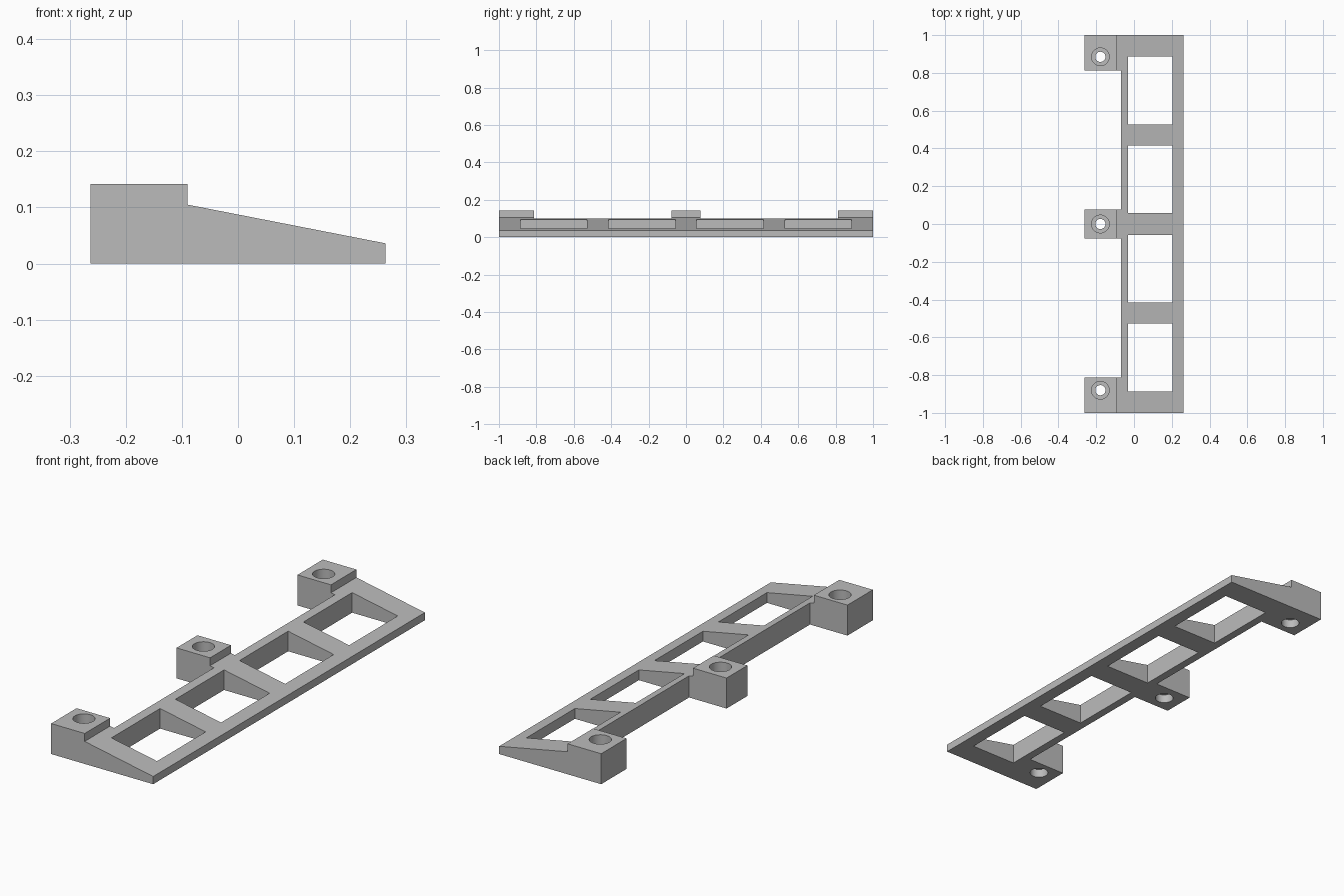
import bpy, bmesh, math

cube = bpy.data.objects.get("Cube")
if cube:
    bpy.data.objects.remove(cube, do_unlink=True)

grey = bpy.data.materials.new("plain grey")
grey.use_nodes = True
grey.diffuse_color = (0.5, 0.5, 0.5, 1)
grey.node_tree.nodes["Principled BSDF"].inputs["Base Color"].default_value = (0.5, 0.5, 0.5, 1)


def make_object(name, bm):
    bmesh.ops.recalc_face_normals(bm, faces=bm.faces)
    mesh = bpy.data.meshes.new(name)
    bm.to_mesh(mesh)
    bm.free()
    mesh.materials.append(grey)
    obj = bpy.data.objects.new(name, mesh)
    bpy.context.collection.objects.link(obj)
    return obj


def prism(name, profile, y0, y1):
    """Extrude an x-z outline along y."""
    bm = bmesh.new()
    face = bm.faces.new([bm.verts.new((x, y0, z)) for x, z in profile])
    ext = bmesh.ops.extrude_face_region(bm, geom=[face])
    verts = [v for v in ext["geom"] if isinstance(v, bmesh.types.BMVert)]
    bmesh.ops.translate(bm, verts=verts, vec=(0, y1 - y0, 0))
    return make_object(name, bm)


def box(name, x0, x1, y0, y1):
    return prism(name, [(x0, -0.1), (x1, -0.1), (x1, 0.3), (x0, 0.3)], y0, y1)


def lathe(name, profile, x, y, sides=48):
    """Stack rings of (radius, z) into a closed turned solid."""
    bm = bmesh.new()
    angles = [2 * math.pi * i / sides for i in range(sides)]
    rings = [[bm.verts.new((x + r * math.cos(a), y + r * math.sin(a), z)) for a in angles]
             for r, z in profile]
    for low, high in zip(rings, rings[1:]):
        for i in range(sides):
            j = (i + 1) % sides
            bm.faces.new((low[i], low[j], high[j], high[i]))
    bm.faces.new(rings[0])
    bm.faces.new(rings[-1])
    return make_object(name, bm)


# Wedge bar with the raised pad along its tall edge
bracket = prism("wedge_bracket", [(-0.263, 0), (0.263, 0), (0.263, 0.036), (-0.09, 0.105),
                                  (-0.09, 0.142), (-0.263, 0.142)], -1, 1)
cutters = []

# Gaps that leave three mounting tabs, and four windows
for side in (-1, 1):
    cutters.append(box("tab_gap", -0.4, -0.07, *sorted((side * 0.077, side * 0.813))))
    for near, far in ((0.057, 0.415), (0.528, 0.886)):
        cutters.append(box("window", -0.032, 0.203, *sorted((side * near, side * far))))

# Stepped screw holes in the tabs
hole = [(0.04, -0.05), (0.04, 0.04), (0.027, 0.04), (0.027, 0.06), (0.047, 0.06), (0.047, 0.2)]
for y in (-0.88, 0, 0.885):
    cutters.append(lathe("screw_hole", hole, -0.178, y))

bpy.context.view_layer.objects.active = bracket
for cutter in cutters:
    cutter.hide_render = True
    mod = bracket.modifiers.new("cut", "BOOLEAN")
    mod.operation = "DIFFERENCE"
    mod.solver = "EXACT"
    mod.object = cutter
    bpy.ops.object.modifier_apply(modifier=mod.name)
    bpy.data.objects.remove(cutter, do_unlink=True)

# Smooth hole walls, crisp edges
bpy.ops.object.select_all(action="DESELECT")
bracket.select_set(True)
bpy.ops.object.shade_smooth_by_angle(angle=math.radians(30))
